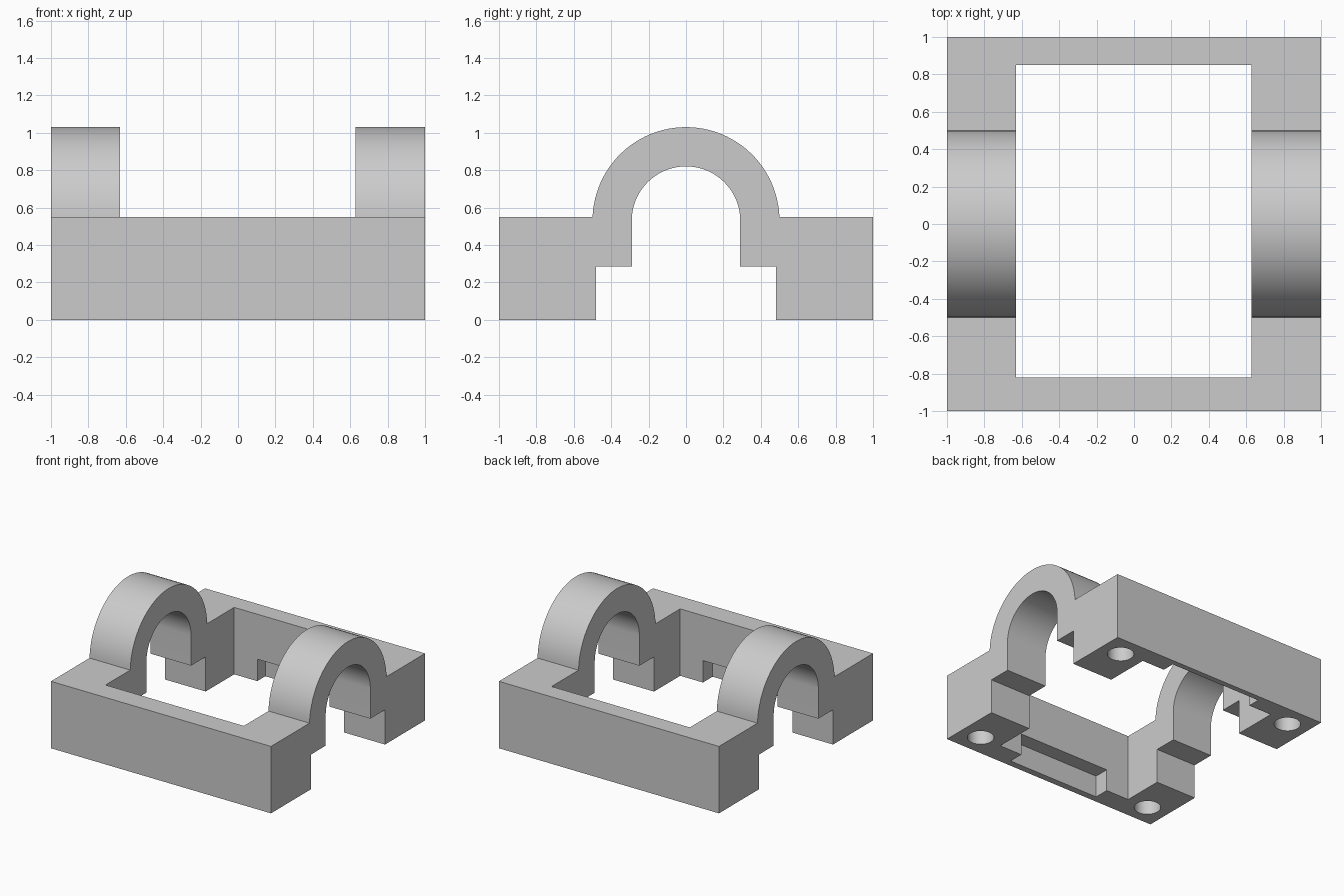
import bpy, bmesh, math

cube = bpy.data.objects.get("Cube")
if cube:
    bpy.data.objects.remove(cube, do_unlink=True)

grey = bpy.data.materials.new("light grey")
grey.use_nodes = True
colour = (0.6, 0.6, 0.6, 1)
grey.diffuse_color = colour
grey.node_tree.nodes["Principled BSDF"].inputs["Base Color"].default_value = colour


def prism(name, points, axis, start, end):
    """Extrude an outline along x (points are y, z) or z (points are x, y)."""
    bm = bmesh.new()
    place = (lambda p: (start, *p)) if axis == "x" else (lambda p: (*p, start))
    face = bm.faces.new([bm.verts.new(place(p)) for p in points])
    moved = bmesh.ops.extrude_face_region(bm, geom=[face])["geom"]
    step = (end - start, 0, 0) if axis == "x" else (0, 0, end - start)
    bmesh.ops.translate(bm, vec=step, verts=[v for v in moved if isinstance(v, bmesh.types.BMVert)])
    bmesh.ops.recalc_face_normals(bm, faces=bm.faces)
    mesh = bpy.data.meshes.new(name)
    bm.to_mesh(mesh)
    bm.free()
    mesh.materials.append(grey)
    obj = bpy.data.objects.new(name, mesh)
    bpy.context.collection.objects.link(obj)
    return obj


def rectangle(x0, x1, y0, y1):
    return [(x0, y0), (x1, y0), (x1, y1), (x0, y1)]


def arc(radius, start, end, centre=(0, 0), steps=48):
    angles = [start + (end - start) * i / steps for i in range(steps + 1)]
    return [(centre[0] + radius * math.cos(a), centre[1] + radius * math.sin(a)) for a in angles]


# Side outline: block with a raised arch and a stepped opening below it
top, step_z, arch_z = 0.55, 0.285, 0.53
lift = math.asin((top - arch_z) / 0.5)
outline = [(0.48, 0), (1, 0), (1, top)]
outline += arc(0.5, lift, math.pi - lift, (0, arch_z))
outline += [(-1, top), (-1, 0), (-0.48, 0), (-0.48, step_z), (-0.29, step_z)]
outline += arc(0.29, math.pi, 0, (0, arch_z))
outline += [(0.29, step_z), (0.48, step_z)]
frame = prism("arched_frame", outline, "x", -1, 1)

# Cutters: central opening, underside slots, screw holes
cutters = [prism("opening_cutter", rectangle(-0.63, 0.627, -0.82, 0.85), "z", -0.5, 1.5)]
for y0, y1 in ((-0.945, -0.7), (0.7, 0.955)):
    cutters.append(prism("slot_cutter", rectangle(-0.42, 0.42, y0, y1), "z", -0.1, 0.18))
for x in (-0.82, 0.82):
    for y in (-0.82, 0.82):
        circle = arc(0.1, 0, 2 * math.pi, (x, y), 40)[:-1]
        cutters.append(prism("hole_cutter", circle, "z", -0.1, 0.4))

bpy.ops.object.select_all(action="DESELECT")
frame.select_set(True)
bpy.context.view_layer.objects.active = frame
for cutter in cutters:
    cutter.hide_render = True
    cut = frame.modifiers.new("cut", "BOOLEAN")
    cut.operation, cut.solver, cut.object = "DIFFERENCE", "EXACT", cutter
    bpy.ops.object.modifier_apply(modifier=cut.name)
    bpy.data.objects.remove(cutter, do_unlink=True)

bpy.ops.object.shade_smooth_by_angle(angle=math.radians(30))
